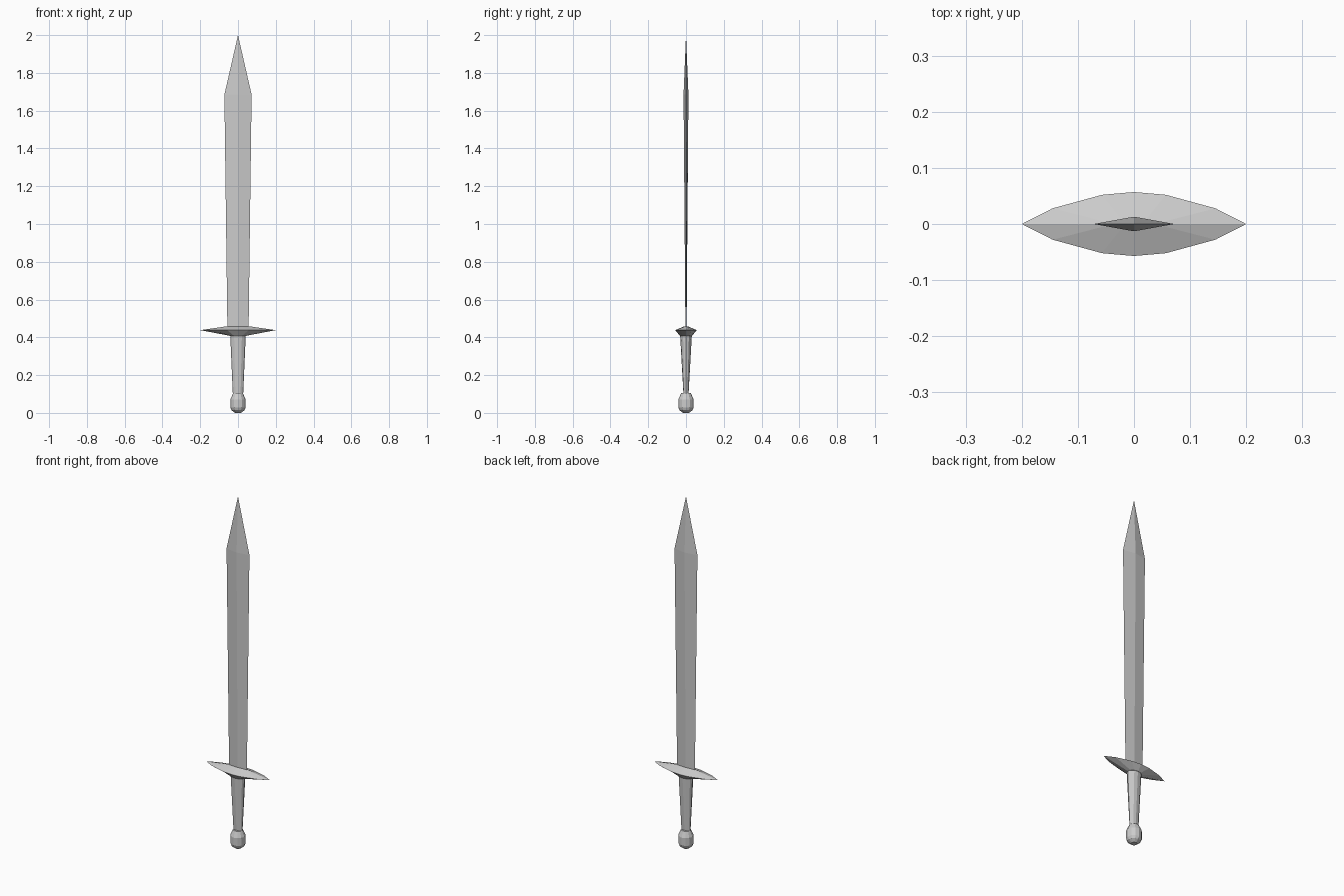
import bpy, bmesh
from math import cos, sin, pi

if "Cube" in bpy.data.objects:
    bpy.data.objects.remove(bpy.data.objects["Cube"])


def ellipse(rx, ry, z, n=12):
    return [(rx * cos(2 * pi * i / n), ry * sin(2 * pi * i / n), z) for i in range(n)]


def mirrored(quarter, z):
    """Full ring from a quarter outline running from the x axis to the y axis."""
    half = quarter + [(-x, y) for x, y in quarter[-2::-1]]
    full = half + [(x, -y) for x, y in half[-2:0:-1]]
    return [(x, y, z) for x, y in full]


def loft(name, rings, tip=None):
    """Skin a stack of equal rings, closed by caps or by a pointed tip."""
    bm = bmesh.new()
    loops = [[bm.verts.new(p) for p in ring] for ring in rings]
    n = len(loops[0])
    for a, b in zip(loops, loops[1:]):
        for i in range(n):
            j = (i + 1) % n
            bm.faces.new((a[i], a[j], b[j], b[i]))
    bm.faces.new(loops[0][::-1])
    if tip:
        v = bm.verts.new(tip)
        for i in range(n):
            bm.faces.new((loops[-1][i], loops[-1][(i + 1) % n], v))
    else:
        bm.faces.new(loops[-1])
    bmesh.ops.recalc_face_normals(bm, faces=bm.faces)
    mesh = bpy.data.meshes.new(name)
    bm.to_mesh(mesh)
    bm.free()
    obj = bpy.data.objects.new(name, mesh)
    bpy.context.collection.objects.link(obj)
    return obj


# Blade: diamond section that swells toward the point
loft("blade", [mirrored([(0.056, 0), (0, 0.003)], 0.44),
               mirrored([(0.072, 0), (0, 0.013)], 1.685)], tip=(0, 0, 2.0))

# Crossguard: long lens with a sharp rim
loft("crossguard", [
    mirrored([(0.042, 0), (0.036, 0.016), (0.021, 0.028), (0, 0.032)], 0.408),
    mirrored([(0.2, 0), (0.145, 0.028), (0.057, 0.052), (0, 0.057)], 0.438),
    mirrored([(0.062, 0), (0.052, 0.004), (0.022, 0.008), (0, 0.010)], 0.458)])

# Grip: oval, narrowing toward the pommel
loft("grip", [ellipse(0.027, 0.013, 0.09), ellipse(0.041, 0.031, 0.412)])

# Pommel: faceted knob
loft("pommel", [ellipse(r, r, z) for r, z in
                [(0.016, 0.0), (0.034, 0.014), (0.04, 0.028), (0.04, 0.072), (0.026, 0.104)]])
